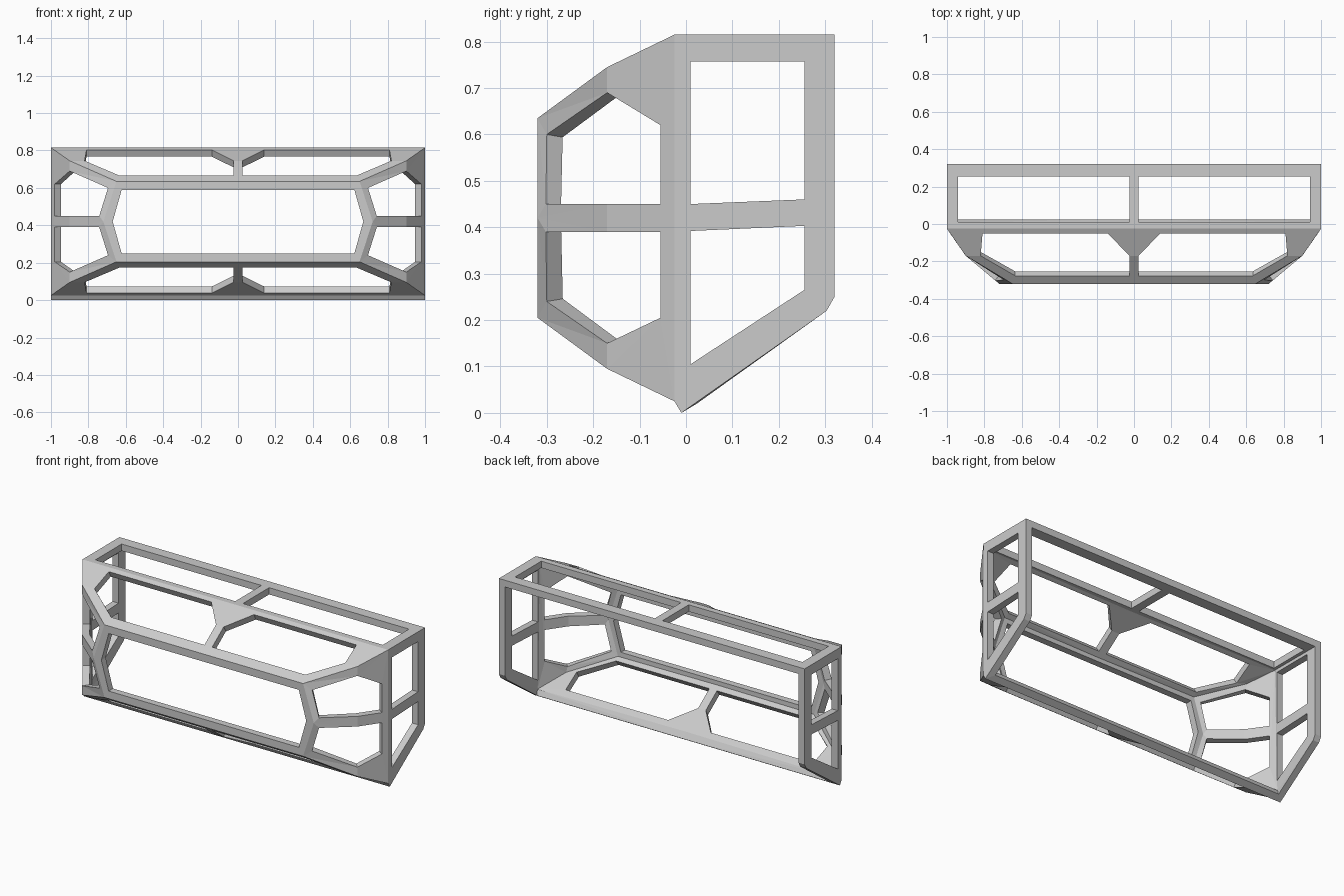
import bpy, bmesh
from mathutils import Vector
from mathutils.geometry import tessellate_polygon

if "Cube" in bpy.data.objects:
    bpy.data.objects.remove(bpy.data.objects["Cube"])

bm = bmesh.new()
CENTRE = Vector((0, 0.1, 0.42))


def panel(*loops):
    """Flat panel (first loop outline, others holes), mirrored left/right."""
    pts = [p for lp in loops for p in lp]
    tris = tessellate_polygon([[Vector(p) for p in lp] for lp in loops])
    for s in (1, -1):
        vs = [bm.verts.new((s * p[0], p[1], p[2])) for p in pts]
        for t in tris:
            f = bm.faces.new([vs[i] for i in t])
            f.normal_update()
            if f.normal.dot(f.calc_center_median() - CENTRE) < 0:
                f.normal_flip()


def at_z(z, pts):
    return [(x, y, z) for x, y in pts]


def at_x(x, pts):
    return [(x, y, z) for y, z in pts]


def slope(pts, low):
    """Place (x, y) points on the upper or lower front slope."""
    out = []
    for x, y in pts:
        if y > -.17:
            z = .745 + (y + .17) * .07 / .145
        else:
            z = .745 + (y + .17) * .11 / .15
        if low:
            z = .84 - z
        out.append((x, y, z))
    return out


# roof frame with two openings
panel(at_z(.815, [(0, -.025), (1, -.025), (1, .32), (0, .32)]),
      at_z(.815, [(.025, .01), (.94, .01), (.94, .255), (.025, .255)]))

# end frames
panel(at_x(1, [(-.025, .815), (.32, .815), (.32, .25), (.303, .22), (-.01, 0), (-.025, .025)]),
      at_x(1, [(.01, .45), (.255, .46), (.255, .757), (.01, .757)]),
      at_x(1, [(.01, .105), (.255, .265), (.255, .403), (.01, .392)]))

# upper and lower sloping front frames with gussets
for low in (False, True):
    panel(slope([(0, -.025), (1, -.025), (.9, -.17), (.82, -.17), (.81, -.05),
                 (.14, -.05), (.025, -.17), (0, -.17)], low))
    panel(slope([(0, -.17), (.025, -.17), (.025, -.277), (.635, -.277), (.82, -.17),
                 (.9, -.17), (.65, -.32), (0, -.32)], low))

# lower lip
panel([(0, -.025, .025), (1, -.025, .025), (1, -.01, 0), (0, -.01, 0)])

# six-sided front window frame
Y = -.32
panel([(0, Y, .635), (.65, Y, .635), (.72, Y, .42), (.65, Y, .205), (0, Y, .205),
       (0, Y, .25), (.622, Y, .25), (.67, Y, .42), (.622, Y, .59), (0, Y, .59)])

# front corner frames, bent along a vertical line
panel([(1, -.025, .815), (.9, -.17, .745), (.9, -.17, .69), (.98, -.055, .62),
       (.98, -.055, .45), (.9, -.17, .45), (.9, -.17, .39), (.98, -.055, .39),
       (.98, -.055, .205), (.9, -.17, .15), (.9, -.17, .095), (1, -.025, .025)])
panel([(.9, -.17, .745), (.65, -.32, .635), (.72, -.32, .42), (.65, -.32, .205),
       (.9, -.17, .095), (.9, -.17, .15), (.695, -.3, .24), (.742, -.302, .39),
       (.9, -.17, .39), (.9, -.17, .45), (.742, -.302, .45), (.695, -.3, .6),
       (.9, -.17, .69)])

bmesh.ops.remove_doubles(bm, verts=bm.verts[:], dist=.001)
me = bpy.data.meshes.new("cage_frame")
bm.to_mesh(me)
bm.free()
ob = bpy.data.objects.new("cage_frame", me)
bpy.context.collection.objects.link(ob)

# bar thickness, grown inward
sol = ob.modifiers.new("thickness", 'SOLIDIFY')
sol.thickness = .04
sol.offset = -1
sol.use_even_offset = True
sol.use_quality_normals = True
